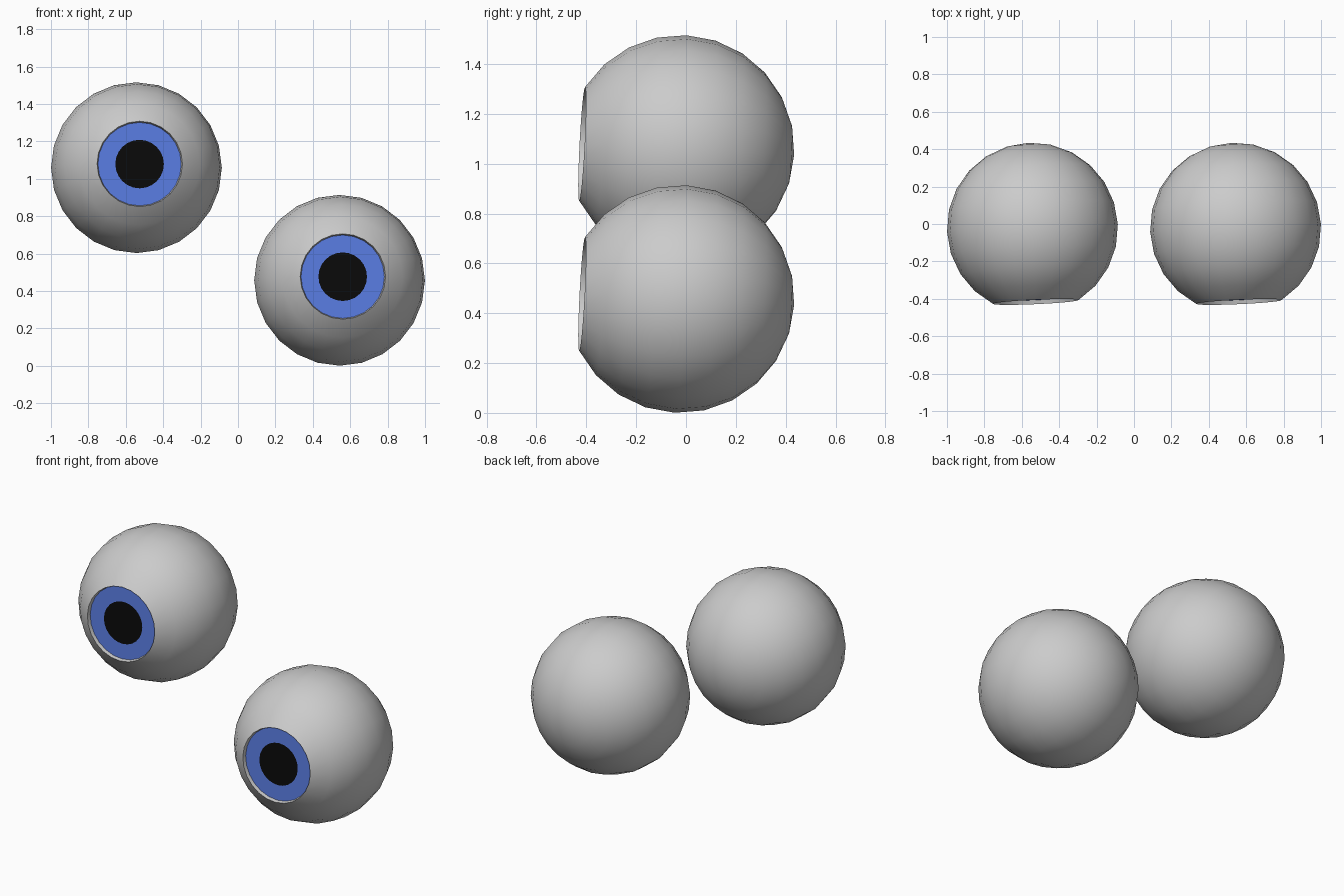
import bpy, bmesh, math
from mathutils import Matrix, Vector

if "Cube" in bpy.data.objects:
    bpy.data.objects.remove(bpy.data.objects["Cube"])

R = 0.457                      # eyeball radius
RIM = math.radians(30)         # opening half angle
RIM_R, RIM_D = R * math.sin(RIM), R * math.cos(RIM)
RECESS, IRIS_R, PUPIL_R, SEG = 0.022, 0.223, 0.13, 24


def material(name, rgb):
    m = bpy.data.materials.new(name)
    m.diffuse_color = (*rgb, 1)
    m.use_nodes = True
    m.node_tree.nodes["Principled BSDF"].inputs["Base Color"].default_value = m.diffuse_color
    return m


blue = material("iris_blue", (0.1, 0.2, 0.75))
black = material("pupil_black", (0.003, 0.003, 0.003))


def finish(bm, name, matrix, mat=None):
    me = bpy.data.meshes.new(name)
    bm.to_mesh(me)
    bm.free()
    ob = bpy.data.objects.new(name, me)
    bpy.context.collection.objects.link(ob)
    ob.matrix_world = matrix
    if mat:
        me.materials.append(mat)
    return ob


def eyeball(name, matrix):
    # sphere with its front cap removed and a short wall going inward
    bm = bmesh.new()
    bmesh.ops.create_uvsphere(bm, u_segments=SEG, v_segments=12, radius=R)
    cap = [v for v in bm.verts if v.co.z > RIM_D + 0.01]
    bmesh.ops.delete(bm, geom=cap, context='VERTS')
    rim = [e for e in bm.edges if e.is_boundary]
    ext = bmesh.ops.extrude_edge_only(bm, edges=rim)["geom"]
    for v in (g for g in ext if isinstance(g, bmesh.types.BMVert)):
        v.co.x *= IRIS_R / RIM_R
        v.co.y *= IRIS_R / RIM_R
        v.co.z -= RECESS
    bmesh.ops.recalc_face_normals(bm, faces=bm.faces)
    ob = finish(bm, name, matrix)
    bpy.ops.object.select_all(action='DESELECT')
    ob.select_set(True)
    bpy.context.view_layer.objects.active = ob
    bpy.ops.object.shade_smooth_by_angle(angle=math.radians(40))


def ring(name, r_in, r_out, matrix, mat):
    # flat disc, or annulus when r_in > 0, facing local +z
    bm = bmesh.new()
    z = RIM_D - RECESS

    def loop(r):
        return [bm.verts.new((r * math.cos(a), r * math.sin(a), z))
                for a in (2 * math.pi * i / SEG for i in range(SEG))]
    out = loop(r_out)
    if r_in:
        inn = loop(r_in)
        for i in range(SEG):
            j = (i + 1) % SEG
            bm.faces.new((inn[i], out[i], out[j], inn[j]))
    else:
        bm.faces.new(out)
    finish(bm, name, matrix, mat)


# both eyes look forward, slightly up and to +x
gaze = Vector((0.045, -1, 0.052)).to_track_quat('Z', 'Y').to_matrix().to_4x4()
for side, x, z in (("left", -0.543, 1.059), ("right", 0.543, 0.457)):
    m = Matrix.Translation((x, -0.022, z)) @ gaze
    eyeball(side + "_eyeball", m)
    ring(side + "_iris", PUPIL_R, IRIS_R, m, blue)
    ring(side + "_pupil", 0, PUPIL_R, m, black)
